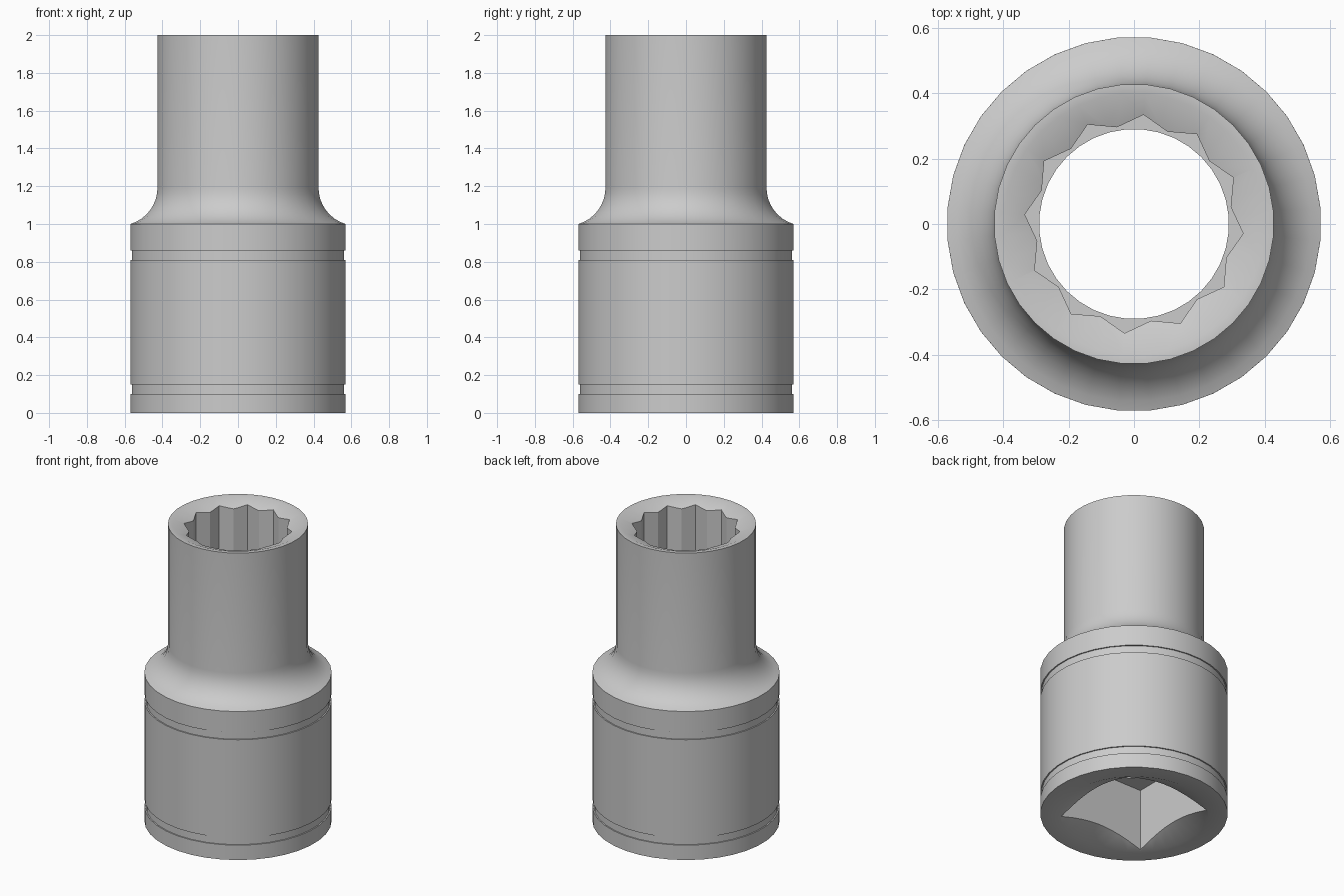
import bpy
import bmesh
from math import cos, sin, pi, radians

default = bpy.data.objects.get("Cube")
if default:
    bpy.data.objects.remove(default, do_unlink=True)

SIDES = 36
BODY_R, NECK_R, BORE_R = 0.572, 0.428, 0.29
GROOVE_DEPTH = 0.008
TURN = radians(5)


def make_object(name, bm):
    bmesh.ops.recalc_face_normals(bm, faces=bm.faces)
    mesh = bpy.data.meshes.new(name)
    bm.to_mesh(mesh)
    bm.free()
    obj = bpy.data.objects.new(name, mesh)
    bpy.context.collection.objects.link(obj)
    return obj


def lathe(name, profile):
    """Revolve a closed (radius, height) profile around z."""
    bm = bmesh.new()
    rings = []
    for i in range(SIDES):
        a = TURN + 2 * pi * i / SIDES
        rings.append([bm.verts.new((r * cos(a), r * sin(a), z)) for r, z in profile])
    n = len(profile)
    for i in range(SIDES):
        here, after = rings[i], rings[(i + 1) % SIDES]
        for j in range(n):
            k = (j + 1) % n
            bm.faces.new((here[j], after[j], after[k], here[k]))
    return make_object(name, bm)


def prism(name, outline, bottom, top):
    """Extrude a flat outline between two heights."""
    bm = bmesh.new()
    face = bm.faces.new([bm.verts.new((x, y, bottom)) for x, y in outline])
    extruded = bmesh.ops.extrude_face_region(bm, geom=[face])["geom"]
    moved = [v for v in extruded if isinstance(v, bmesh.types.BMVert)]
    bmesh.ops.translate(bm, verts=moved, vec=(0, 0, top - bottom))
    obj = make_object(name, bm)
    obj.hide_render = True
    return obj


def polar(radius, angle):
    return radius * cos(angle), radius * sin(angle)


# Outer wall: base, two shallow grooves, concave shoulder, neck
profile = [(0.455, 0), (BODY_R, 0)]
for low, high in ((0.10, 0.15), (0.81, 0.86)):
    inner = BODY_R - GROOVE_DEPTH
    profile += [(BODY_R, low), (inner, low), (inner, high), (BODY_R, high)]
fillet = 0.2
for i in range(9):
    a = radians(253.7 - 73.7 * i / 8)
    profile.append((NECK_R + fillet + fillet * cos(a), 1.192 + fillet * sin(a)))
profile.append((NECK_R, 2))

# Countersunk mouth and round bore
profile += [(0.40, 2), (BORE_R, 1.955), (BORE_R, 0.071)]
socket = lathe("socket_body", profile)

# Twelve-point nut opening and square drive opening
star = [polar(0.30 if i % 2 else 0.335, -TURN + i * pi / 12) for i in range(24)]
square = [polar(0.445, pi / 4 + i * pi / 2) for i in range(4)]
cutters = [
    prism("twelve_point_cutter", star, 1.2, 2.1),
    prism("square_drive_cutter", square, -0.1, 0.42),
]

bpy.ops.object.select_all(action="DESELECT")
bpy.context.view_layer.objects.active = socket
socket.select_set(True)
for cutter in cutters:
    cut = socket.modifiers.new(cutter.name, "BOOLEAN")
    cut.operation = "DIFFERENCE"
    cut.solver = "EXACT"
    cut.object = cutter
    bpy.ops.object.modifier_apply(modifier=cut.name)
    bpy.data.objects.remove(cutter, do_unlink=True)

bpy.ops.object.shade_smooth_by_angle(angle=radians(25))
